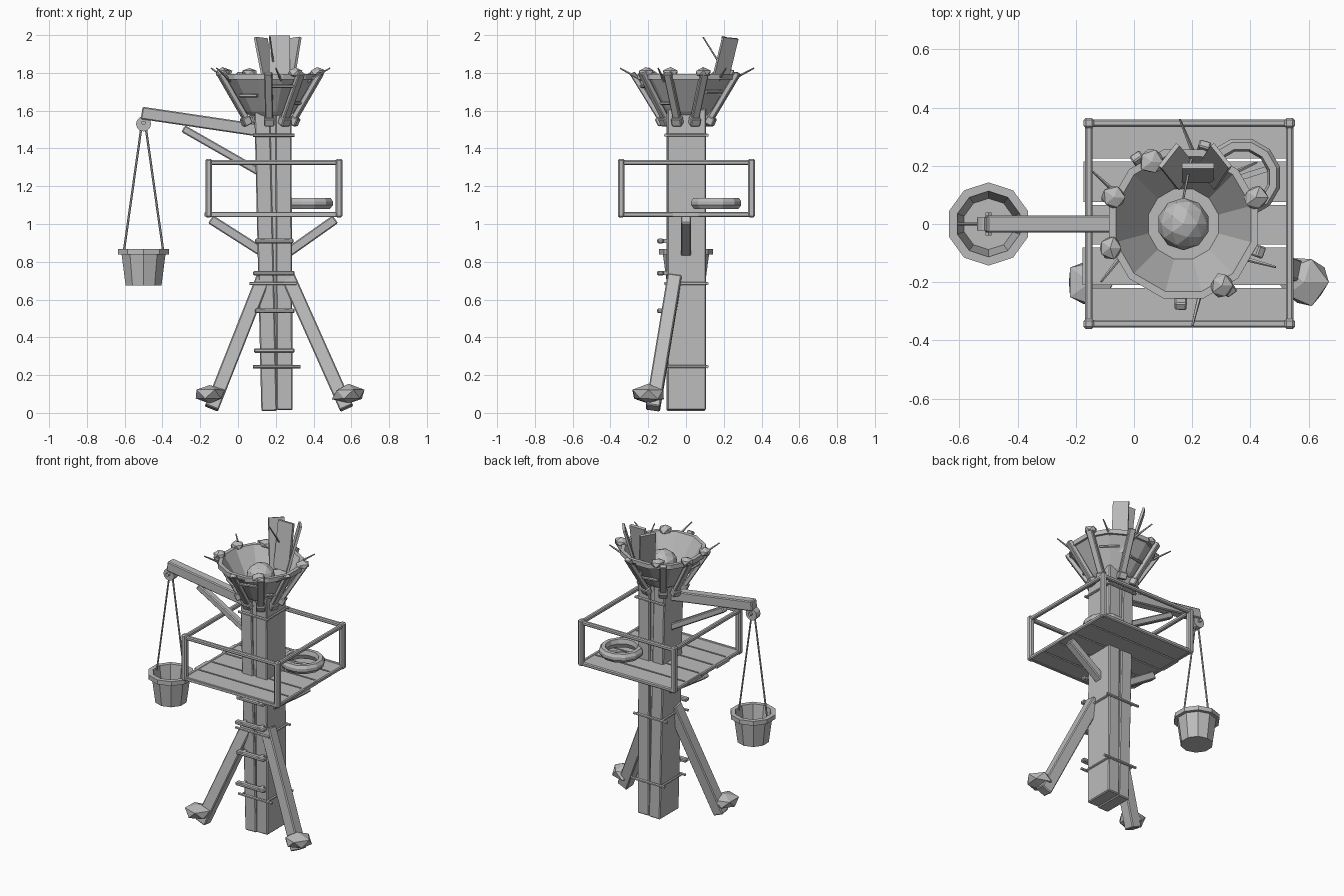
import bpy, bmesh, math, random
from mathutils import Vector, Matrix

random.seed(4)
if "Cube" in bpy.data.objects:
    bpy.data.objects.remove(bpy.data.objects["Cube"], do_unlink=True)

grey = bpy.data.materials.new("plain grey")
grey.use_nodes = True
grey.diffuse_color = (0.5, 0.5, 0.5, 1)
grey.node_tree.nodes["Principled BSDF"].inputs["Base Color"].default_value = (0.5, 0.5, 0.5, 1)


def finish(name, bm):
    bmesh.ops.recalc_face_normals(bm, faces=bm.faces)
    mesh = bpy.data.meshes.new(name)
    bm.to_mesh(mesh)
    bm.free()
    mesh.materials.append(grey)
    ob = bpy.data.objects.new(name, mesh)
    bpy.context.collection.objects.link(ob)
    return ob


def frame(a, b, side):
    """Matrix at the middle of a-b, z along it, x close to side."""
    z = (b - a).normalized()
    y = z.cross(Vector(side)).normalized()
    x = y.cross(z)
    return Matrix.Translation((a + b) / 2) @ Matrix((x, y, z)).transposed().to_4x4()


def beam(name, a, b, wide, deep, side=(0, 1, 0), bevel=0.006):
    """Squared timber from a to b; wide is measured along side."""
    a, b = Vector(a), Vector(b)
    bm = bmesh.new()
    bmesh.ops.create_cube(bm, size=1)
    bmesh.ops.scale(bm, vec=(wide, deep, (b - a).length), verts=bm.verts)
    if bevel:
        bmesh.ops.bevel(bm, geom=bm.edges[:], offset=bevel, segments=1, affect='EDGES')
    bm.transform(frame(a, b, side))
    return finish(name, bm)


def rod(name, a, b, r, r2=None, sides=6):
    a, b = Vector(a), Vector(b)
    bm = bmesh.new()
    bmesh.ops.create_cone(bm, cap_ends=True, segments=sides, radius1=r,
                          radius2=r if r2 is None else r2, depth=(b - a).length)
    side = (0, 1, 0) if abs((b - a).normalized().y) < 0.9 else (1, 0, 0)
    bm.transform(frame(a, b, side))
    return finish(name, bm)


def lathe(name, profile, center, sides, closed=False):
    """Spin (radius, height) points around a vertical axis."""
    bm = bmesh.new()
    rings = [[bm.verts.new((center[0] + r * math.cos(math.tau * (i + 0.5) / sides),
                            center[1] + r * math.sin(math.tau * (i + 0.5) / sides), z))
              for i in range(sides)] for r, z in profile]
    pairs = list(zip(rings, rings[1:]))
    if closed:
        pairs.append((rings[-1], rings[0]))
    else:
        bm.faces.new(rings[0])
        bm.faces.new(rings[-1])
    for low, high in pairs:
        for i in range(sides):
            j = (i + 1) % sides
            bm.faces.new((low[i], low[j], high[j], high[i]))
    return finish(name, bm)


def rock(name, center, size, rough=0.12, detail=1):
    bm = bmesh.new()
    bmesh.ops.create_icosphere(bm, subdivisions=detail, radius=1)
    for v in bm.verts:
        v.co *= 1 + random.uniform(-rough, rough)
    bm.transform(Matrix.Translation(center) @ Matrix.Diagonal((*size, 1)))
    return finish(name, bm)


# Tower trunk of two heavy slabs and a core
beam("trunk_slab_left", (0.165, 0, 0.01), (0.128, 0, 1.6), 0.205, 0.083)
beam("trunk_slab_right", (0.247, 0.003, 0.015), (0.24, 0.003, 1.61), 0.205, 0.085)
beam("trunk_core", (0.195, 0, 0.03), (0.185, 0, 1.6), 0.18, 0.06)

# Rope bands around the trunk
for z, x0, x1 in ((0.245, 0.08, 0.33), (0.685, 0.06, 0.31), (1.47, 0.08, 0.3)):
    for y in (-0.108, 0.112):
        rod("band_cross_bar", (x0, y, z), (x1, y, z), 0.009)
    for x in (0.105, 0.29):
        rod("band_side_bar", (x, -0.11, z), (x, 0.115, z), 0.008)

# Ladder rungs
for z, x0, x1 in ((0.33, 0.085, 0.3), (0.54, 0.09, 0.3), (0.74, 0.08, 0.3), (0.91, 0.09, 0.295)):
    beam("ladder_rung", (x0, -0.135, z), (x1, -0.135, z), 0.035, 0.024)
    for x in (0.13, 0.26):
        beam("rung_peg", (x, -0.15, z), (x, -0.09, z), 0.02, 0.02, (1, 0, 0), 0)

# Splayed front legs with stone footings
for top, foot in ((0.135, -0.14), (0.265, 0.575)):
    beam("front_leg", (top, -0.06, 0.72), (foot, -0.175, 0.025), 0.075, 0.075)
    side = -1 if foot < 0 else 1
    rock("footing_stone", (foot + 0.01 * side, -0.2, 0.098), (0.09, 0.09, 0.052))

# Platform planks
edges = [-0.36, -0.215, -0.075, 0.07, 0.22, 0.355]
for i, (y0, y1) in enumerate(zip(edges, edges[1:])):
    shift = (0, -0.012, 0.008, -0.008, 0)[i]
    beam("platform_plank", (-0.165 + shift, (y0 + y1) / 2, 1.05),
         (0.54 + shift, (y0 + y1) / 2, 1.05), y1 - y0 - 0.01, 0.02, bevel=0)

# Railing
left, right, front, back = -0.155, 0.535, -0.343, 0.347
for x in (left, right):
    for y in (front, back):
        beam("railing_post", (x, y, 1.035), (x, y, 1.345), 0.036, 0.036, bevel=0.008)
    for z in (1.05, 1.325):
        beam("side_rail", (x, front, z), (x, back, z), 0.026, 0.026, (1, 0, 0))
for y in (front, back):
    for z in (1.05, 1.325):
        beam("long_rail", (left, y, z), (right, y, z), 0.026, 0.026)

# Braces under the platform
beam("platform_brace_left", (-0.145, 0, 1.025), (0.13, 0, 0.85), 0.055, 0.05)
beam("platform_brace_right", (0.515, 0, 1.025), (0.26, 0, 0.845), 0.055, 0.05)

# Coiled hoop resting on the platform
lathe("hoop", [(0.105, 1.08), (0.122, 1.08), (0.137, 1.1), (0.137, 1.12),
               (0.125, 1.138), (0.1, 1.138), (0.092, 1.11)], (0.37, 0.16), 12, True)
beam("hoop_bar", (0.27, 0.13, 1.09), (0.46, 0.19, 1.09), 0.02, 0.015, bevel=0)

# Hoist arm, pulley and bucket
beam("hoist_arm", (-0.51, 0, 1.588), (0.15, 0, 1.49), 0.06, 0.066)
beam("hoist_brace", (-0.29, 0, 1.505), (0.13, 0, 1.265), 0.045, 0.04)
rod("pulley_wheel", (-0.5, -0.022, 1.53), (-0.5, 0.022, 1.53), 0.04, sides=12)
rod("pulley_axle", (-0.5, -0.04, 1.535), (-0.5, 0.04, 1.535), 0.012)
for x in (-0.605, -0.395):
    rod("bucket_rope", (-0.5 + (x + 0.5) * 0.1, 0, 1.52), (x, 0, 0.85), 0.006)
lathe("bucket", [(0.1, 0.675), (0.122, 0.838), (0.143, 0.838), (0.143, 0.867),
                 (0.113, 0.867), (0.088, 0.7)], (-0.5, 0), 10)

# Basket at the top with the ball inside
cx = 0.17
lathe("basket", [(0.115, 1.575), (0.135, 1.595), (0.25, 1.765), (0.265, 1.765),
                 (0.265, 1.795), (0.24, 1.795), (0.125, 1.61)], (cx, 0), 12)
rock("ball", (cx, 0, 1.69), (0.09, 0.09, 0.09), 0, 2)


def around(angle, r, z):
    return Vector((cx + r * math.cos(math.radians(angle)), r * math.sin(math.radians(angle)), z))


# Struts, rim stones, short pegs and thin sticks around the basket
for angle in (20, 75, 125, 160, 200, 268, 305, 340):
    tangent = around(angle + 90, 1, 0) - Vector((cx, 0, 0))
    beam("basket_strut", around(angle, 0.125, 1.54), around(angle, 0.285, 1.8),
         0.042, 0.03, tangent, 0.005)
    beam("strut_block", around(angle, 0.125, 1.525), around(angle, 0.145, 1.565),
         0.055, 0.045, tangent, 0.005)
for angle, r in ((20, 0.265), (117, 0.24), (159, 0.255), (198, 0.265), (302, 0.25)):
    rock("rim_stone", around(angle, r, 1.8), (0.045, 0.045, 0.028))
for angle, z in ((45, 1.7), (100, 1.66), (180, 1.72), (235, 1.68), (285, 1.73), (322, 1.64)):
    r = 0.155 + (z - 1.6) * 0.65
    rod("basket_peg", around(angle - 16, r, z), around(angle + 16, r, z), 0.009)
for angle, turn, r in ((150, 8, 0.36), (215, -10, 0.345), (275, 12, 0.35),
                       (335, -6, 0.35), (92, -14, 0.36), (40, 8, 0.33)):
    rod("thin_stick", around(angle + turn, 0.22, 1.75), around(angle, r, 1.825), 0.009, 0.004, 5)

# Boards standing at the back of the basket
beam("back_board", (0.22, 0.15, 1.69), (0.22, 0.2, 1.995), 0.11, 0.02, (1, 0, 0), 0)
beam("back_board_left", (0.18, 0.16, 1.68), (0.12, 0.235, 1.985), 0.1, 0.015, (0.6, 0.8, 0), 0)
beam("back_board_right", (0.25, 0.16, 1.68), (0.3, 0.235, 1.985), 0.1, 0.015, (0.6, -0.8, 0), 0)
rod("back_stick", (0.2, 0.24, 1.75), (0.17, 0.09, 1.99), 0.006, 0.004, 5)
